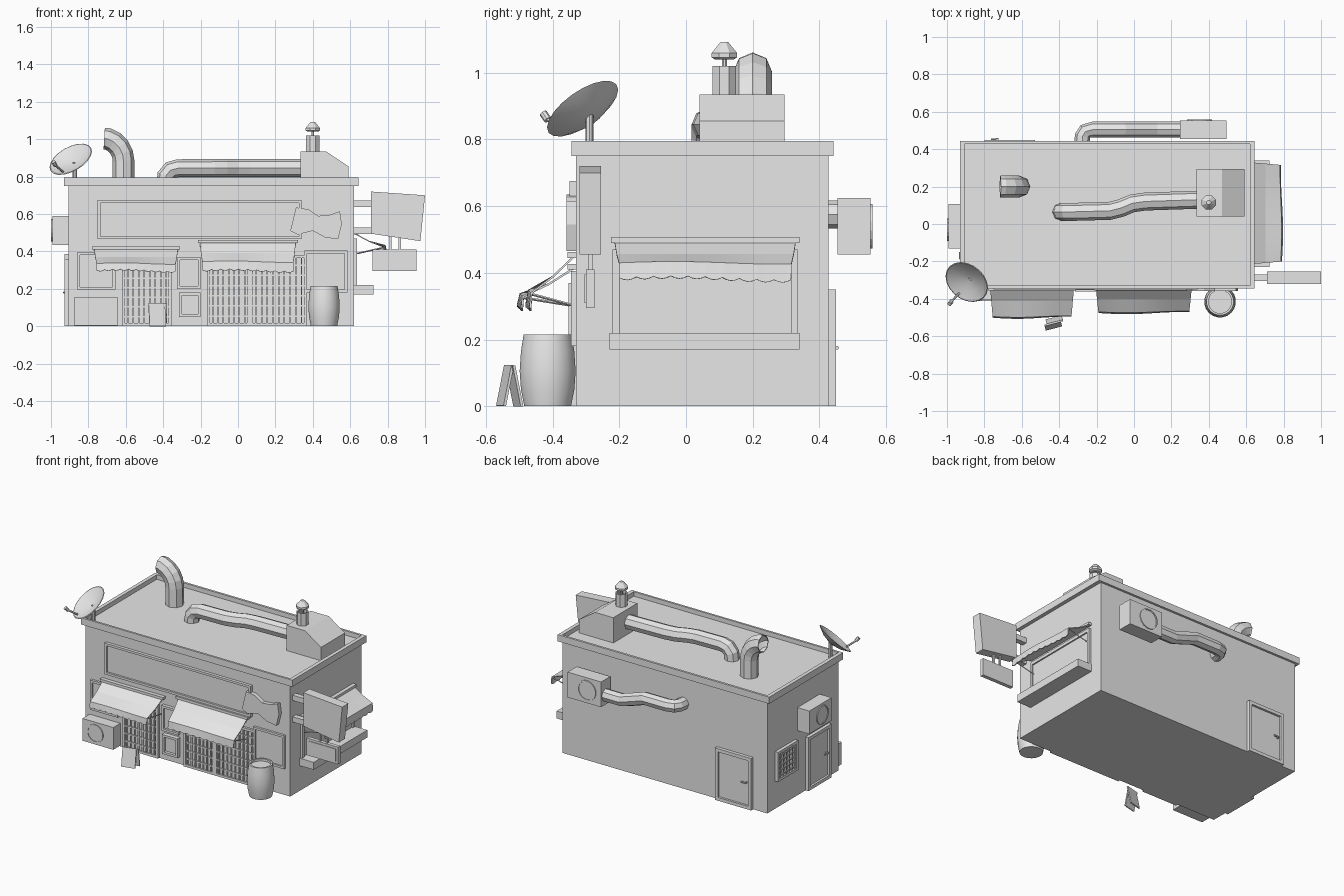
import bpy, bmesh, math
from mathutils import Vector, Matrix

if "Cube" in bpy.data.objects:
    bpy.data.objects.remove(bpy.data.objects["Cube"], do_unlink=True)

grey = bpy.data.materials.new("plain grey")
grey.use_nodes = True
grey.diffuse_color = (0.8, 0.8, 0.8, 1)
grey.node_tree.nodes["Principled BSDF"].inputs["Base Color"].default_value = grey.diffuse_color

# Wall frames: u runs along the wall, v is height, d is distance out from the wall
X0, X1, Y0, Y1, TOP = -0.905, 0.62, -0.33, 0.428, 0.765
WALL = {
    "front": lambda u, v, d: Vector((u, Y0 - d, v)),
    "back": lambda u, v, d: Vector((u, Y1 + d, v)),
    "left": lambda u, v, d: Vector((X0 - d, u, v)),
    "right": lambda u, v, d: Vector((X1 + d, u, v)),
}


def finish(name, bm, smooth=False):
    bmesh.ops.recalc_face_normals(bm, faces=bm.faces)
    mesh = bpy.data.meshes.new(name)
    bm.to_mesh(mesh)
    bm.free()
    mesh.materials.append(grey)
    ob = bpy.data.objects.new(name, mesh)
    bpy.context.collection.objects.link(ob)
    if smooth:
        bpy.ops.object.select_all(action="DESELECT")
        ob.select_set(True)
        bpy.context.view_layer.objects.active = ob
        bpy.ops.object.shade_smooth_by_angle(angle=math.radians(40))
    return ob


def add_prism(bm, side, pts, d0, d1):
    at = WALL[side]
    a = [bm.verts.new(at(u, v, d0)) for u, v in pts]
    b = [bm.verts.new(at(u, v, d1)) for u, v in pts]
    bm.faces.new(a)
    bm.faces.new(b)
    for i in range(len(pts)):
        j = (i + 1) % len(pts)
        bm.faces.new((a[i], a[j], b[j], b[i]))


def prism(name, side, pts, d0, d1):
    bm = bmesh.new()
    add_prism(bm, side, pts, d0, d1)
    return finish(name, bm)


def rect(u0, u1, v0, v1):
    return [(u0, v0), (u1, v0), (u1, v1), (u0, v1)]


def block(name, side, u0, u1, v0, v1, d0, d1):
    return prism(name, side, rect(u0, u1, v0, v1), d0, d1)


def panel(name, side, u0, u1, v0, v1, depth=0.015, edge=0.015, cols=0, rows=0):
    """Thin plate with a raised border and optional lattice bars."""
    bm = bmesh.new()
    add_prism(bm, side, rect(u0, u1, v0, v1), -0.005, depth * 0.35)
    for r in (rect(u0, u0 + edge, v0, v1), rect(u1 - edge, u1, v0, v1),
              rect(u0 + edge, u1 - edge, v0, v0 + edge), rect(u0 + edge, u1 - edge, v1 - edge, v1)):
        add_prism(bm, side, r, -0.005, depth)
    bar = 0.004
    for i in range(1, cols + 1):
        c = u0 + (u1 - u0) * i / (cols + 1)
        add_prism(bm, side, rect(c - bar, c + bar, v0, v1), 0, depth * 0.9)
    for i in range(1, rows + 1):
        c = v0 + (v1 - v0) * i / (rows + 1)
        add_prism(bm, side, rect(u0, u1, c - bar, c + bar), 0, depth * 0.8)
    return finish(name, bm)


def lathe(name, profile, origin, segs=8, axis=(0, 0, 1), smooth=False):
    """Turn (radius, height) points about an axis through origin."""
    bm = bmesh.new()
    turn = Matrix.Translation(origin) @ Vector((0, 0, 1)).rotation_difference(Vector(axis)).to_matrix().to_4x4()
    rings = []
    for r, h in profile:
        rings.append([bm.verts.new(turn @ Vector((r * math.cos(t), r * math.sin(t), h)))
                      for t in [math.tau * (k + 0.5) / segs for k in range(segs)]])
    for a, b in zip(rings, rings[1:]):
        for k in range(segs):
            j = (k + 1) % segs
            bm.faces.new((a[k], a[j], b[j], b[k]))
    bm.faces.new(rings[0])
    bm.faces.new(rings[-1])
    return finish(name, bm, smooth)


def tube(name, points, radius, sides=8, caps=True):
    curve = bpy.data.curves.new(name, "CURVE")
    curve.dimensions = "3D"
    curve.bevel_depth = radius
    curve.bevel_resolution = (sides - 4) // 2
    curve.use_fill_caps = caps
    line = curve.splines.new("POLY")
    line.points.add(len(points) - 1)
    for p, co in zip(line.points, points):
        p.co = (*co, 1)
    line.use_smooth = False
    curve.materials.append(grey)
    ob = bpy.data.objects.new(name, curve)
    bpy.context.collection.objects.link(ob)
    return ob


def awning(name, side, u0, u1, top, depth, edge, bottom):
    """Sagging cloth with a scalloped valance, hung from a rod."""
    bm = bmesh.new()
    n = 40
    rows = []
    for d, v, wave in ((0.01, top, 0), (depth * 0.5, (top + edge) / 2 - 0.006, 0),
                       (depth, edge, 0.004), (depth + 0.006, bottom, 0.006)):
        row = []
        for i in range(n + 1):
            t = i / n
            inset = 0.014 * d / depth
            u = u0 + inset + (u1 - u0 - 2 * inset) * t
            sag = wave * math.sin(t * 5)
            scallop = 0.008 * abs(math.sin(t * math.pi * 10)) if v == bottom else 0
            row.append(bm.verts.new(WALL[side](u, v + sag - scallop, d + sag)))
        rows.append(row)
    for a, b in zip(rows, rows[1:]):
        for i in range(n):
            bm.faces.new((a[i], a[i + 1], b[i + 1], b[i]))
    cloth = finish(name + "_cloth", bm)
    thick = cloth.modifiers.new("thickness", "SOLIDIFY")
    thick.thickness = 0.006
    block(name + "_rail", side, u0 - 0.01, u1 + 0.01, top - 0.005, top + 0.012, 0, 0.025)
    for u in (u0 + 0.02, u1 - 0.02):
        tube(name + "_stay", [WALL[side](u, bottom, 0), WALL[side](u, edge - 0.01, depth - 0.01)], 0.004, 4)


def cooler(name, side, u0, u1, v0, v1, d0, d1):
    """Air conditioner box with a round fan cover."""
    block(name + "_case", side, u0, u1, v0, v1, d0, d1)
    at = WALL[side]
    r = (v1 - v0) * 0.4
    axis = at(0, 0, 1) - at(0, 0, 0)
    lathe(name + "_fan", [(r, -0.004), (r, 0.006), (r * 0.88, 0.006), (r * 0.88, 0.002)],
          at(u0 + (u1 - u0) * 0.42, (v0 + v1) / 2, d1), 16, axis)


def door(name, side, u0, u1, top):
    panel(name, side, u0, u1, 0, top, 0.022, 0.022)
    tube(name + "_handle", [WALL[side](u0 + 0.04, top / 2, 0.005), WALL[side](u0 + 0.04, top / 2, 0.025),
                            WALL[side](u0 + 0.075, top / 2, 0.025)], 0.006, 6)


# Building shell and roof rim
block("building", "front", X0, X1, 0, TOP, 0, Y0 - Y1)
rim = 0.025
for s in ("front", "back"):
    block("roof_rim_" + s, s, X0 - rim, X1 + rim, 0.75, 0.795, 0, rim * 0.55 if s == "front" else rim * 0.6)
for s in ("left", "right"):
    block("roof_rim_" + s, s, Y0, Y1, 0.75, 0.795, 0, rim)

# Front: name board, bottle shape, doors, windows
panel("name_board", "front", -0.75, 0.34, 0.465, 0.675, 0.02, 0.015)
prism("bottle_cutout", "front", [(.28, .51), (.32, .49), (.40, .51), (.465, .475), (.535, .465), (.555, .545),
      (.545, .615), (.49, .595), (.43, .59), (.375, .625), (.31, .635)], 0, 0.028)
panel("small_lattice_door", "front", -0.62, -0.355, 0, 0.36, 0.015, 0.016, 8, 6)
panel("wide_lattice_door_right", "front", -0.165, 0.065, 0, 0.38, 0.015, 0.016, 7, 6)
panel("wide_lattice_door_left", "front", 0.065, 0.37, 0, 0.38, 0.015, 0.016, 9, 6)
panel("front_window", "front", -0.86, -0.655, 0.195, 0.395)
panel("poster_frame", "front", 0.355, 0.585, 0.18, 0.405)
panel("menu_board", "front", -0.325, -0.2, 0.2, 0.37, 0.022)
panel("price_board", "front", -0.315, -0.2, 0.05, 0.18, 0.03)
awning("small_awning", "front", -0.77, -0.32, 0.415, 0.165, 0.335, 0.3)
awning("wide_awning", "front", -0.205, 0.31, 0.45, 0.14, 0.345, 0.3)
cooler("front_cooler", "front", -0.875, -0.645, 0.005, 0.155, 0, 0.075)

# Folding sign on the pavement
for i, lean in enumerate((-1, 1)):
    ob = block("folding_sign_leaf", "front", -0.045, 0.045, 0, 0.125, Y0, Y0 + 0.008)
    ob.matrix_world = (Matrix.Translation((-0.43, -0.525 + lean * 0.026, 0))
                       @ Matrix.Rotation(0.25, 4, "Z") @ Matrix.Rotation(lean * 0.2, 4, "X"))

# Barrel
lathe("barrel", [(.071, 0), (.081, .05), (.085, .105), (.081, .165), (.073, .215), (.062, .215), (.062, .2)],
      (0.46, -0.415, 0), 20, smooth=True)

# Right wall: serving hatch and hanging signs
panel("serving_hatch", "right", -0.22, 0.335, 0.2, 0.47, 0.015, 0.02)
block("serving_shelf", "right", -0.23, 0.34, 0.17, 0.22, 0, 0.105)
awning("hatch_awning", "right", -0.215, 0.33, 0.495, 0.165, 0.43, 0.385)
prism("hanging_sign", "front", [(.71, .495), (.975, .455), (1.0, .7), (.71, .72)], -0.01, -0.075)
for v in (0.51, 0.655):
    block("sign_arm", "front", 0.6, 0.72, v - 0.018, v + 0.018, -0.025, -0.06)
block("lower_sign", "front", 0.72, 0.955, 0.295, 0.41, -0.03, -0.055)
block("lower_sign_face", "front", 0.735, 0.94, 0.31, 0.395, -0.026, -0.03)
for u in (0.815, 0.865):
    block("sign_hanger", "front", u - 0.006, u + 0.006, 0.4, 0.5, -0.037, -0.049)

# Left and back walls
door("side_door", "left", -0.225, 0.02, 0.36)
panel("vent_grille", "left", 0.13, 0.345, 0.185, 0.385, 0.022, 0.018, 6, 5)
cooler("side_cooler", "left", -0.13, 0.107, 0.435, 0.59, 0, 0.088)
door("back_door", "back", -0.8, -0.53, 0.35)
cooler("back_cooler", "back", 0.245, 0.495, 0.455, 0.625, 0.027, 0.125)
tube("back_pipe", [(.26, .505, .52), (.12, .505, .52), (.04, .505, .545), (-.05, .505, .575), (-.22, .505, .575),
                   (-.26, .495, .575), (-.275, .47, .575), (-.28, .41, .575)], 0.042)

# Roof: bent stack, long duct, extractor hood and chimney
arc = [(-.735 + .123 * math.cos(a), 0.2, .885 + .123 * math.sin(a)) for a in [i * math.pi / 10 for i in range(5)]]
stack = tube("bent_stack", [(-.612, .2, .75)] + arc + [(-.715, .2, 1.003)], 0.058, caps=False)
wall = stack.modifiers.new("pipe wall", "SOLIDIFY")
wall.thickness = 0.006
tube("roof_duct", [(-.39, .065, .75), (-.385, .065, .805), (-.36, .065, .835), (-.32, .065, .845), (-.13, .07, .845),
                   (-.07, .085, .845), (-.01, .11, .845), (.06, .12, .845), (.36, .13, .845)], 0.048)
prism("extractor_hood", "front", [(.335, .76), (.59, .76), (.59, .855), (.47, .935), (.335, .935)], -0.37, -0.625)
lathe("chimney", [(.038, .92), (.038, 1.02), (.03, 1.02), (.03, 1.0), (.008, 1.0), (.008, 1.045)], (.4, .115, 0))
lathe("chimney_cap", [(.03, 1.04), (.041, 1.046), (.041, 1.06), (.012, 1.093)], (.4, .115, 0))

# Satellite dish
aim = Vector((-0.42, -0.52, 0.74)).normalized()
lathe("dish", [(.02, -.03), (.075, -.016), (.125, .01), (.12, .012), (.07, -.008), (.01, -.02)],
      Vector((-0.89, -0.305, 0.885)), 20, aim, True)
tube("dish_pole", [(-.872, -.29, .76), (-.872, -.29, .875)], 0.012)
tube("dish_arm", [(-.935, -.37, .825), (-.982, -.42, .865)], 0.006, 6)
lathe("dish_receiver", [(.012, -.012), (.012, .015)], Vector((-0.982, -0.422, 0.87)), 8, -aim)
